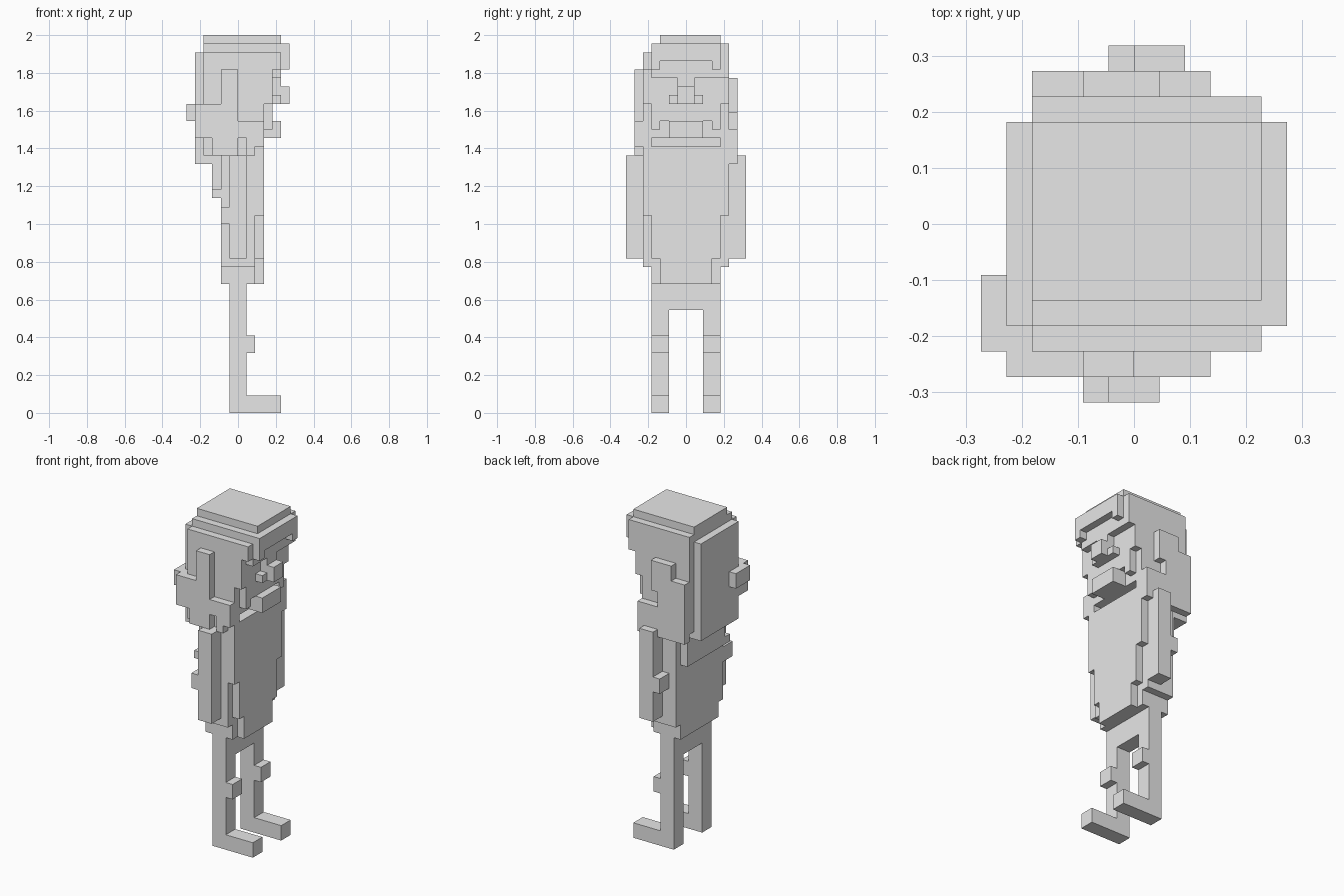
import bpy
import bmesh
from mathutils import Vector

UNIT = 2 / 44  # edge of one block

cube = bpy.data.objects.get("Cube")
if cube:
    bpy.data.objects.remove(cube, do_unlink=True)

grey = bpy.data.materials.new("plain_grey")
grey.use_nodes = True
colour = (0.8, 0.8, 0.8, 1)
grey.diffuse_color = colour
grey.node_tree.nodes["Principled BSDF"].inputs["Base Color"].default_value = colour


def block(name, x, y, z):
    """Box spanning the given block ranges along each axis."""
    low, high = (Vector(corner) * UNIT for corner in zip(x, y, z))
    bm = bmesh.new()
    bmesh.ops.create_cube(bm, size=1)
    bmesh.ops.scale(bm, vec=high - low, verts=bm.verts)
    bmesh.ops.translate(bm, vec=(low + high) / 2, verts=bm.verts)
    mesh = bpy.data.meshes.new(name)
    bm.to_mesh(mesh)
    bm.free()
    mesh.materials.append(grey)
    obj = bpy.data.objects.new(name, mesh)
    bpy.context.collection.objects.link(obj)


def pair(name, x, y, z):
    """The same block on both sides of the figure."""
    block("left_" + name, x, y, z)
    block("right_" + name, x, (-y[1], -y[0]), z)


# Legs, knees, feet and pelvis
pair("leg", x=(-1, 1), y=(2, 4), z=(0, 12))
pair("knee", x=(1, 2), y=(2, 4), z=(7, 9))
pair("foot", x=(1, 5), y=(2, 4), z=(0, 2))
block("pelvis", x=(-1, 1), y=(-4, 4), z=(12, 15))

# Torso, with its front corners notched at the hem
block("torso", x=(-2, 2), y=(-4, 4), z=(15, 31))
block("chest", x=(2, 3), y=(-4, 4), z=(18, 31))
block("front_hem", x=(2, 3), y=(-3, 3), z=(15, 18))
pair("flank", x=(-2, 2), y=(4, 5), z=(17, 30))
pair("chest_side", x=(2, 3), y=(4, 5), z=(23, 30))
block("upper_back", x=(-3, -2), y=(-4, 4), z=(25, 29))
block("back_tuft", x=(-3, -2), y=(-5, -4), z=(25, 26))

# Arms and elbows, the left one set a block further forward
block("right_arm", x=(-1, 1), y=(-7, -5), z=(18, 30))
block("right_elbow", x=(-2, -1), y=(-7, -5), z=(22, 24))
block("left_arm", x=(0, 2), y=(5, 7), z=(18, 30))
block("left_elbow", x=(-1, 0), y=(5, 7), z=(22, 24))

# Skull, stepped back below the mouth
block("neck", x=(-4, 1), y=(-4, 4), z=(29, 33))
block("jaw", x=(-4, 3), y=(-4, 4), z=(32, 34))
block("skull", x=(-4, 4), y=(-4, 4), z=(34, 43))
block("right_head_side", x=(-4, 3), y=(-5, -4), z=(31, 42))
block("left_head_side", x=(-4, 3), y=(4, 5), z=(31, 43))
pair("temple", x=(3, 4), y=(4, 5), z=(36, 40))
pair("cheek", x=(3, 4), y=(3, 4), z=(33, 34))

# Cap and its brim
block("cap_top", x=(-4, 5), y=(-3, 4), z=(43, 44))
block("cap_front", x=(4, 5), y=(-4, 4), z=(39, 43))
block("right_cap_side", x=(3, 5), y=(-5, -4), z=(40, 42))
block("left_cap_side", x=(3, 5), y=(4, 5), z=(39, 43))
block("brim", x=(5, 6), y=(-4, 4), z=(41, 43))
pair("brim_corner", x=(5, 6), y=(3, 4), z=(40, 41))

# Nose and mouth
block("nose_bridge", x=(4, 5), y=(-1, 1), z=(38, 39))
block("nose", x=(4, 6), y=(-1, 1), z=(36, 38))
pair("nostril", x=(4, 5), y=(1, 2), z=(36, 37))
block("mouth", x=(1, 5), y=(-2, 2), z=(32, 34))

# Hair at the back
block("back_hair", x=(-5, -4), y=(-4, 4), z=(29, 42))
block("back_hair_corner", x=(-5, -4), y=(-5, -4), z=(32, 36))
block("hair_knot", x=(-6, -5), y=(-5, -2), z=(34, 36))

# Hair on the right side
right = (-6, -5)
block("right_hair_back", x=(-5, -3), y=right, z=(32, 36))
block("right_hair_middle", x=(-3, -2), y=right, z=(30, 36))
block("right_hair_lock", x=(-2, 0), y=right, z=(30, 40))
block("right_hair_notch", x=(0, 1), y=right, z=(32, 34))
block("right_hair_front", x=(1, 2), y=right, z=(30, 34))
block("right_hair_tip", x=(2, 3), y=right, z=(31, 34))

# Hair on the left side
left = (5, 6)
block("left_hair_back", x=(-4, -2), y=left, z=(29, 37))
block("left_hair_lock", x=(-2, 0), y=left, z=(29, 39))
block("left_hair_curl", x=(0, 1), y=left, z=(35, 39))
block("left_hair_front", x=(0, 3), y=left, z=(29, 33))
pair("hair_underside", x=(-4, 3), y=(4, 5), z=(30, 32))
